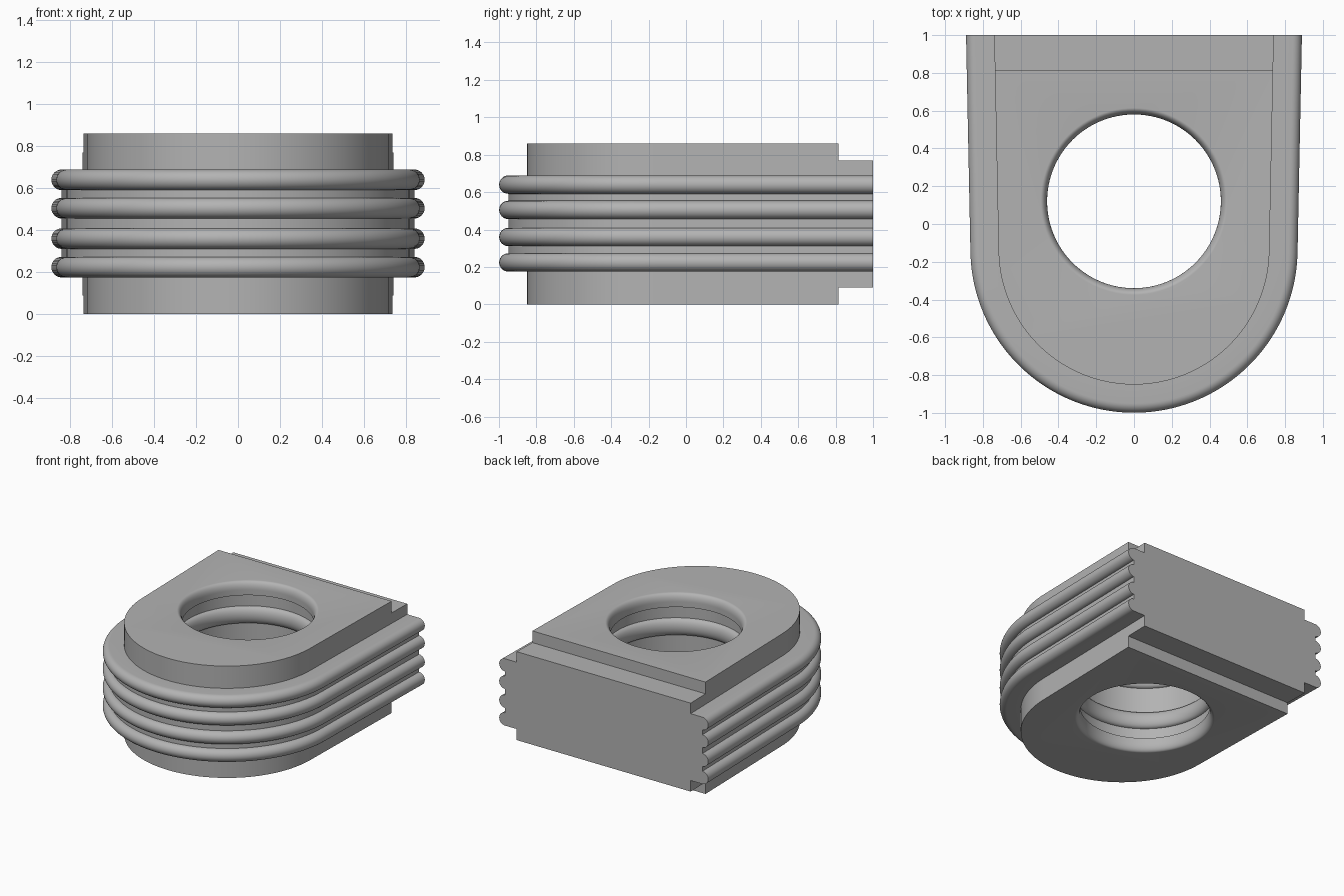
import bpy, bmesh
from math import sin, cos, tan, pi, radians

if "Cube" in bpy.data.objects:
    bpy.data.objects.remove(bpy.data.objects["Cube"])

HEIGHT = 0.86
RADIUS, NOSE_Y, FLARE = 0.717, -0.133, radians(1.16)
BEAD = 0.049
BEAD_HEIGHTS = (0.224, 0.36, 0.505, 0.64)

grey = bpy.data.materials.new("plain grey")
grey.use_nodes = True
grey.diffuse_color = (0.45, 0.45, 0.45, 1)
grey.node_tree.nodes["Principled BSDF"].inputs["Base Color"].default_value = (0.45, 0.45, 0.45, 1)


def finish(name, bm):
    bmesh.ops.recalc_face_normals(bm, faces=bm.faces)
    mesh = bpy.data.meshes.new(name)
    bm.to_mesh(mesh)
    bm.free()
    mesh.materials.append(grey)
    obj = bpy.data.objects.new(name, mesh)
    bpy.context.collection.objects.link(obj)
    return obj


def loft(bm, rings, closed):
    """Join neighbouring rings of vertices with quads."""
    pairs = list(zip(rings, rings[1:])) + ([(rings[-1], rings[0])] if closed else [])
    for a, b in pairs:
        for i in range(len(a) - 1):
            bm.faces.new((a[i], b[i], b[i + 1], a[i + 1]))


def outline(offset, steps=96):
    """Rounded nose with slightly flared sides, ending on the flat back."""
    r = RADIUS + offset
    start, end = -pi - -FLARE, -FLARE
    arc = []
    for i in range(steps + 1):
        a = start + (end - start) * i / steps
        arc.append((r * cos(a), NOSE_Y + r * sin(a)))
    back_x = r / cos(FLARE) + (1 - NOSE_Y) * tan(FLARE)
    return [(-back_x, 1)] + arc + [(back_x, 1)]


def bead_profile():
    """Side section as (offset, height): smooth collars with four beads between."""
    pts = [(0, 0), (0, BEAD_HEIGHTS[0] - BEAD)]
    for z in BEAD_HEIGHTS:
        for i in range(17):
            a = -pi / 2 + pi * i / 16
            pts.append((0.1 + BEAD * cos(a), z + BEAD * sin(a)))
    return pts + [(0, BEAD_HEIGHTS[-1] + BEAD), (0, HEIGHT)]


def make_body():
    bm = bmesh.new()
    columns = [[bm.verts.new((x, y, z)) for x, y in outline(d)] for d, z in bead_profile()]
    loft(bm, columns, False)
    bm.faces.new(columns[0])
    bm.faces.new(columns[-1])
    bm.faces.new([c[0] for c in columns] + [c[-1] for c in reversed(columns)])
    return finish("beaded_body", bm)


def bore_profile():
    """Half section of the bore, mirrored about mid height: lip, groove, bead, wall."""
    groove, neck = 0.5, 0.46
    half = [(0.53, -0.02), (0.495, 0)]
    for i in range(1, 13):
        a = pi / 2 * i / 12
        half.append((0.495 - 0.035 * sin(a), 0.06 * (1 - cos(a))))
    half += [(neck, 0.1), (groove, 0.1), (groove, 0.2)]
    for i in range(13):
        a = pi * i / 12
        half.append((groove - 0.04 * sin(a), 0.265 - 0.065 * cos(a)))
    half[0] = (0.495, -0.02)
    return half + [(r, HEIGHT - z) for r, z in reversed(half)]


def make_bore(segments=96):
    bm = bmesh.new()
    rings = []
    for i in range(segments):
        a = 2 * pi * i / segments
        rings.append([bm.verts.new((r * cos(a), 0.12 + r * sin(a), z)) for r, z in bore_profile()])
    loft(bm, rings, True)
    bm.faces.new([r[0] for r in rings])
    bm.faces.new([r[-1] for r in rings])
    bmesh.ops.remove_doubles(bm, verts=bm.verts, dist=0.0001)
    return finish("bore_cutter", bm)


def make_step(name, low, high):
    bm = bmesh.new()
    bmesh.ops.create_cube(bm, size=1)
    for v in bm.verts:
        v.co.x *= 2
        v.co.y = 0.815 if v.co.y < 0 else 1.1
        v.co.z = low if v.co.z < 0 else high
    return finish(name, bm)


body = make_body()
bpy.context.view_layer.objects.active = body

# Bore and the two rear rebates
cutters = [make_bore(),
           make_step("lower_rebate_cutter", -0.1, 0.09),
           make_step("upper_rebate_cutter", 0.77, 1)]
for cutter in cutters:
    cutter.hide_render = True
    mod = body.modifiers.new(cutter.name, "BOOLEAN")
    mod.object, mod.operation, mod.solver = cutter, "DIFFERENCE", "EXACT"
    bpy.ops.object.modifier_apply(modifier=mod.name)
    bpy.data.objects.remove(cutter)

bpy.ops.object.select_all(action="DESELECT")
body.select_set(True)
bpy.ops.object.shade_smooth_by_angle(angle=radians(30))
